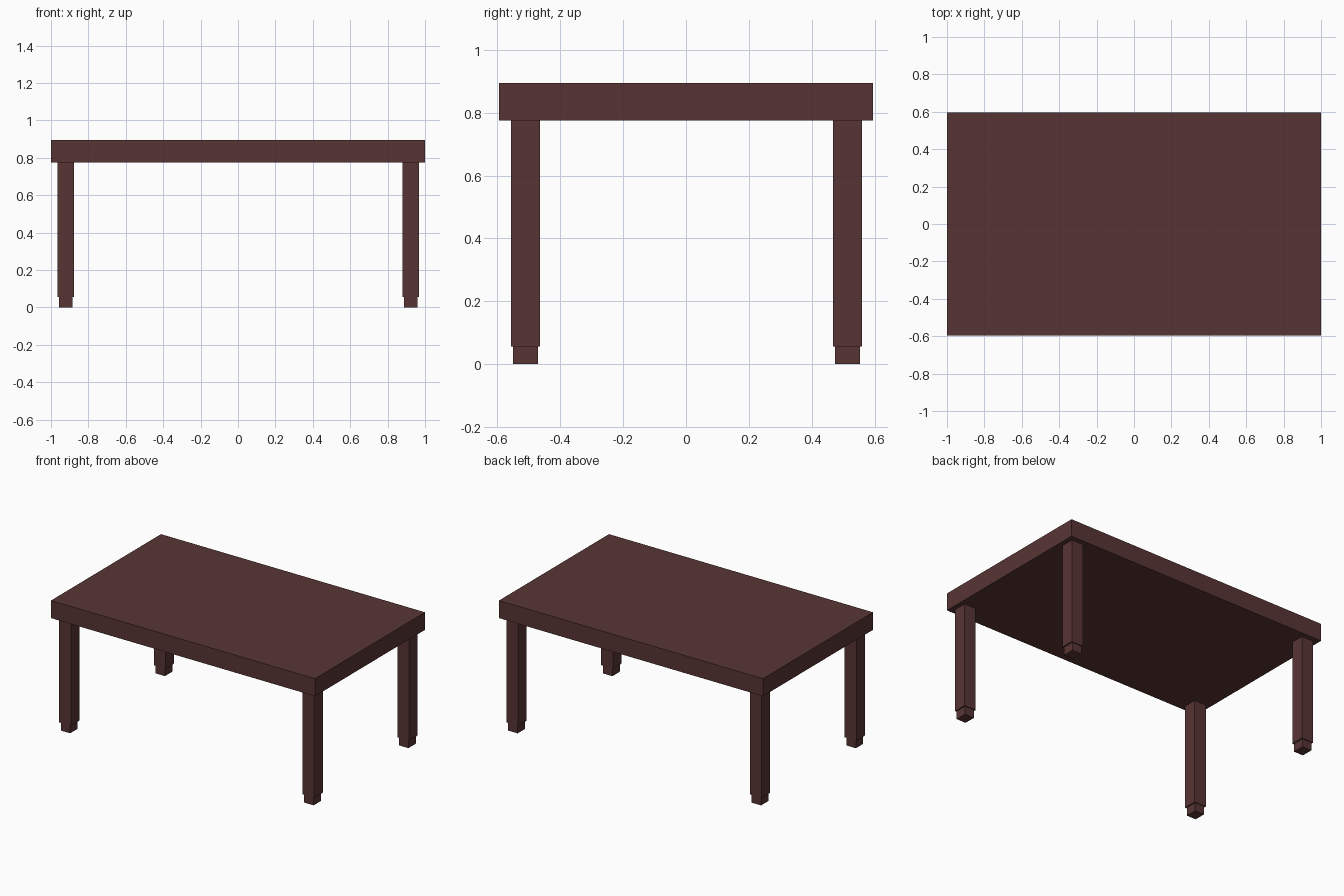
import bpy

if "Cube" in bpy.data.objects:
    bpy.data.objects.remove(bpy.data.objects["Cube"])

wood = bpy.data.materials.new("dark_brown_wood")
wood.diffuse_color = (0.095, 0.036, 0.034, 1)
wood.use_nodes = True
wood.node_tree.nodes["Principled BSDF"].inputs["Base Color"].default_value = wood.diffuse_color


def box(name, x, y, z0, z1, sx, sy):
    """Box centred on x, y, spanning z0 to z1."""
    bpy.ops.mesh.primitive_cube_add(size=1, location=(x, y, (z0 + z1) / 2))
    ob = bpy.context.object
    ob.name = name
    ob.scale = (sx, sy, z1 - z0)
    bpy.ops.object.transform_apply(location=False, rotation=False, scale=True)
    ob.data.materials.append(wood)
    return ob


# Thick table top
box("table_top", 0, 0, 0.775, 0.895, 2.0, 1.19)

# Four square legs, each on a slightly narrower foot
for side, x in (("left", -0.921), ("right", 0.923)):
    for end, y in (("front", -0.511), ("back", 0.514)):
        box(f"{end}_{side}_leg", x, y, 0.056, 0.775, 0.089, 0.092)
        box(f"{end}_{side}_foot", x, y, 0.0, 0.056, 0.071, 0.08)
